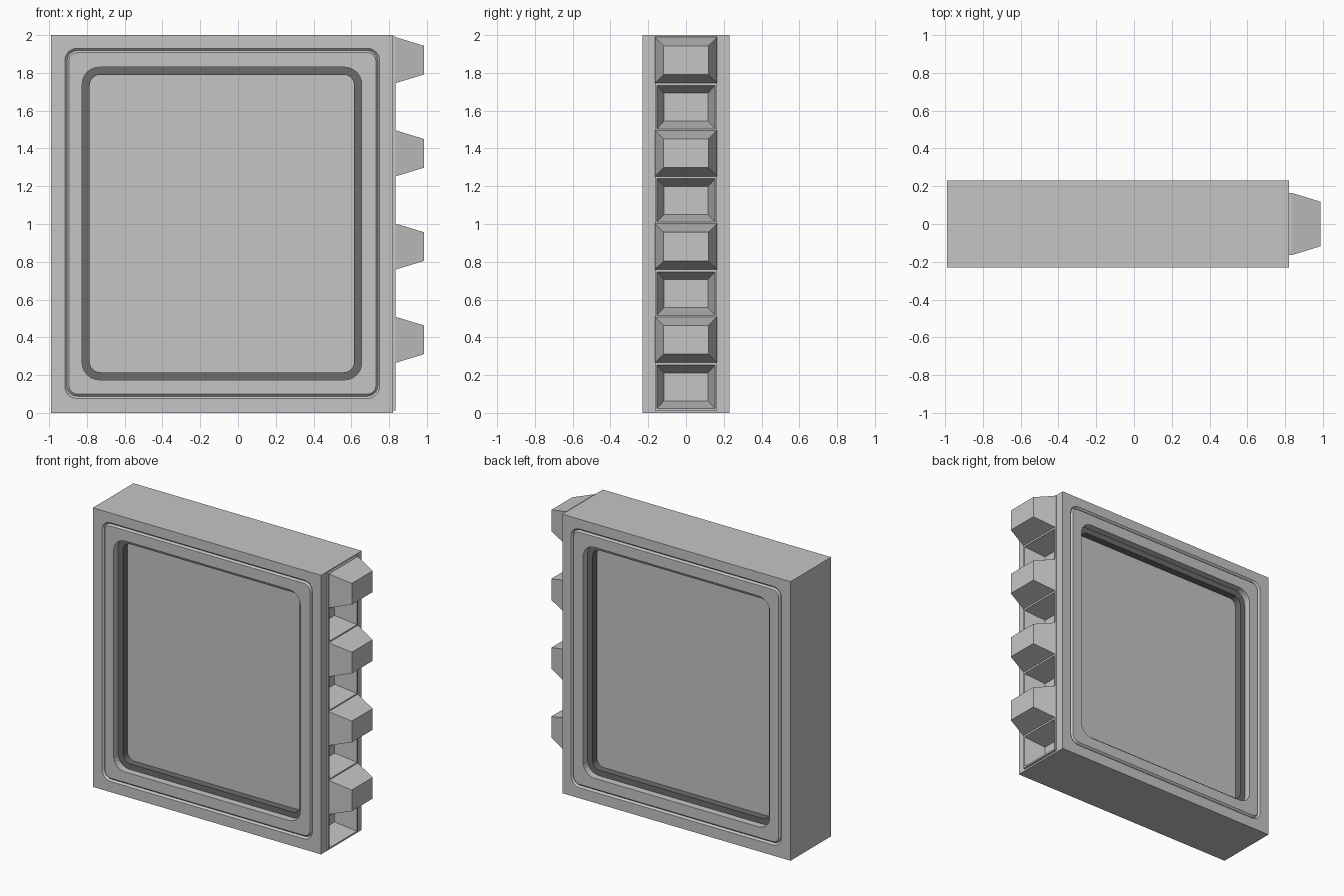
import bpy, bmesh, math

if "Cube" in bpy.data.objects:
    bpy.data.objects.remove(bpy.data.objects["Cube"])


def material(name, v):
    m = bpy.data.materials.new(name)
    m.diffuse_color = (v, v, v, 1)
    m.use_nodes = True
    m.node_tree.nodes["Principled BSDF"].inputs["Base Color"].default_value = m.diffuse_color
    return m


LIGHT = material("light grey", 0.56)
DARK = material("dark grey", 0.15)


def make_object(name, bm, mats):
    bmesh.ops.recalc_face_normals(bm, faces=bm.faces[:])
    me = bpy.data.meshes.new(name)
    bm.to_mesh(me)
    bm.free()
    for m in mats:
        me.materials.append(m)
    ob = bpy.data.objects.new(name, me)
    bpy.context.collection.objects.link(ob)
    return ob


def rounded_rect(x0, x1, z0, z1, r, seg=6):
    pts = []
    corners = [(x1 - r, z1 - r), (x0 + r, z1 - r), (x0 + r, z0 + r), (x1 - r, z0 + r)]
    for k, (cx, cz) in enumerate(corners):
        for i in range(seg + 1):
            a = math.pi / 2 * (k + i / seg)
            pts.append((cx + r * math.cos(a), cz + r * math.sin(a)))
    return pts


def frustum(bm, xa, xb, za, zb, ya, ins_y, ins_z):
    """Rectangular block along x whose xb end is inset in y and z."""
    a = [bm.verts.new((xa, y, z)) for y, z in
         ((-ya, za), (ya, za), (ya, zb), (-ya, zb))]
    yb = ya - ins_y
    b = [bm.verts.new((xb, y, z)) for y, z in
         ((-yb, za + ins_z), (yb, za + ins_z), (yb, zb - ins_z), (-yb, zb - ins_z))]
    bm.faces.new(a)
    bm.faces.new(b)
    for i in range(4):
        j = (i + 1) % 4
        bm.faces.new((a[i], a[j], b[j], b[i]))


# Panel body: concentric rings lofted from the front panel to the back panel
# each ring: x0, x1, z0, z1, corner radius, depth, dark flag of band to next ring
side = [
    ((-0.785, 0.615, 0.215, 1.79, 0.055), 0.10, 1),   # sunken panel edge
    ((-0.785, 0.615, 0.215, 1.79, 0.055), 0.05, 1),   # dark ledge
    ((-0.825, 0.655, 0.175, 1.83, 0.09), 0.05, 0),
    ((-0.825, 0.655, 0.175, 1.83, 0.09), 0.0, 0),     # recess rim
    ((-0.895, 0.73, 0.10, 1.907, 0.045), 0.0, 0),     # thin groove
    ((-0.905, 0.74, 0.088, 1.918, 0.055), 0.012, 0),
    ((-0.917, 0.75, 0.076, 1.93, 0.065), 0.0, 0),
    ((-0.99, 0.82, 0.0, 2.0, 0.0), 0.0, 0),           # outer edge
]
bm = bmesh.new()
loops, dark = [], []
for sign, rows in ((-1, side), (1, side[::-1])):
    for k, (dims, depth, flag) in enumerate(rows):
        y = sign * (0.23 - depth)
        loops.append([bm.verts.new((x, y, z)) for x, z in rounded_rect(*dims)])
        dark.append(flag)
n = len(loops[0])
for k in range(len(loops) - 1):
    # the mirrored half takes its colour from the ring nearer the panel
    d = dark[k] if k < len(side) else dark[k + 1]
    for i in range(n):
        j = (i + 1) % n
        f = bm.faces.new((loops[k][i], loops[k][j], loops[k + 1][j], loops[k + 1][i]))
        f.material_index = d
bm.faces.new(loops[0])
bm.faces.new(loops[-1])
bmesh.ops.remove_doubles(bm, verts=bm.verts[:], dist=1e-5)
body = make_object("panel_body", bm, [LIGHT, DARK])

# Thin strip carrying the teeth and sockets
bm = bmesh.new()
frustum(bm, 0.80, 0.835, 0.012, 1.992, 0.165, 0, 0)
strip = make_object("connector_strip", bm, [LIGHT])

# Tapered sockets cut into strip and body
PITCH = 0.4935
bm = bmesh.new()
for i in range(4):
    z = 0.022 + PITCH * i
    frustum(bm, 0.84, 0.685, z, z + 0.232, 0.156, 0.04, 0.042)
cutter = make_object("socket_cutter", bm, [LIGHT])
cutter.hide_render = True
for ob in (body, strip):
    mod = ob.modifiers.new("sockets", 'BOOLEAN')
    mod.operation = 'DIFFERENCE'
    mod.solver = 'EXACT'
    mod.object = cutter
    bpy.context.view_layer.objects.active = ob
    bpy.ops.object.modifier_apply(modifier=mod.name)
bpy.data.objects.remove(cutter)

# Tapered teeth
bm = bmesh.new()
for i in range(4):
    z = 0.265 + PITCH * i
    frustum(bm, 0.833, 0.985, z, z + 0.244, 0.165, 0.047, 0.046)
make_object("connector_teeth", bm, [LIGHT])
